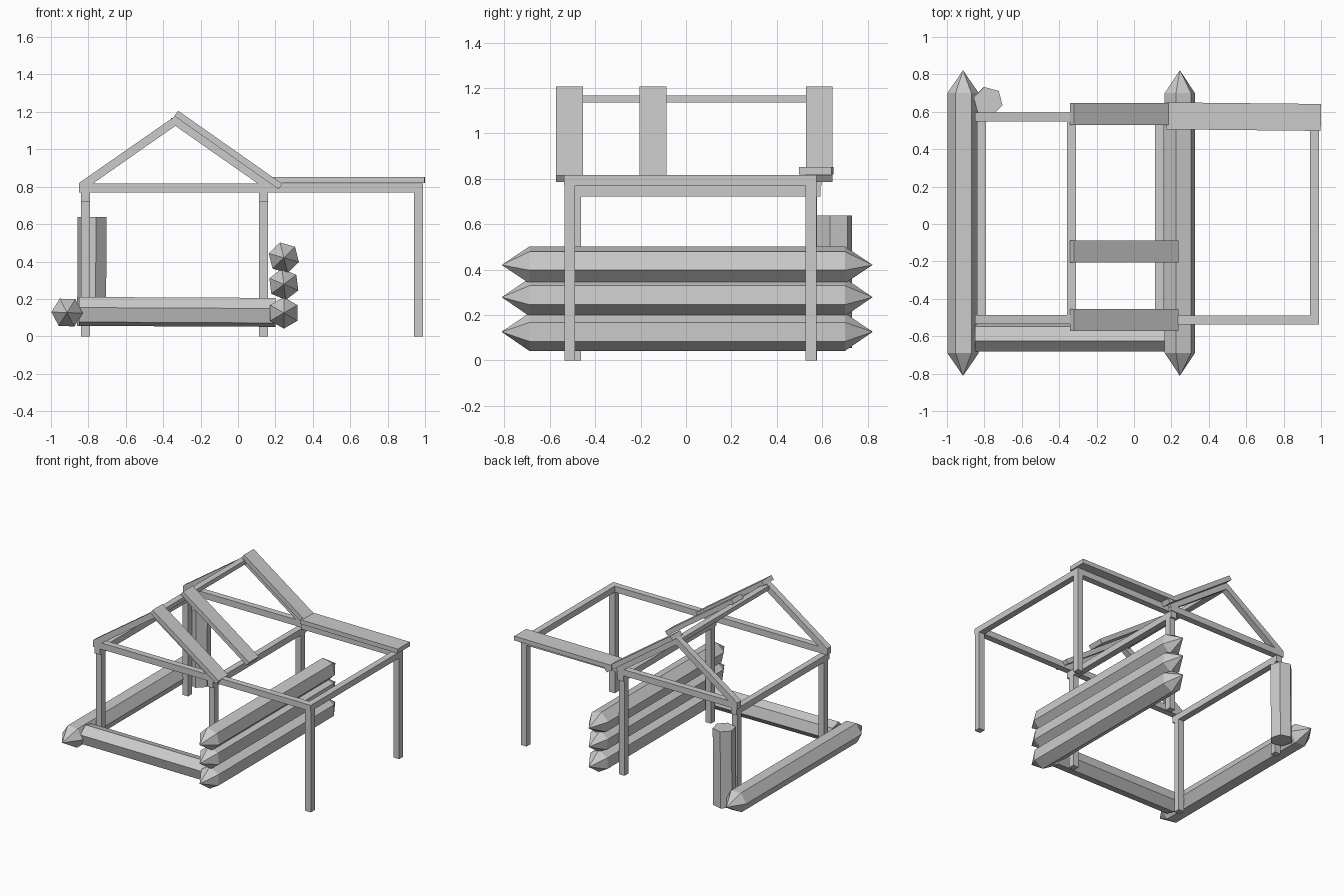
import bpy, bmesh, math
from mathutils import Vector

if "Cube" in bpy.data.objects:
    bpy.data.objects.remove(bpy.data.objects["Cube"])


def make(name, verts, faces):
    mesh = bpy.data.meshes.new(name)
    mesh.from_pydata(verts, [], faces)
    bm = bmesh.new()
    bm.from_mesh(mesh)
    bmesh.ops.recalc_face_normals(bm, faces=bm.faces)
    bm.to_mesh(mesh)
    bm.free()
    obj = bpy.data.objects.new(name, mesh)
    bpy.context.collection.objects.link(obj)
    return obj


def prism(name, profile, y0, y1):
    """Extrude an x-z profile along y."""
    n = len(profile)
    verts = [(x, y, z) for y in (y0, y1) for x, z in profile]
    faces = [tuple(range(n)), tuple(range(n, 2 * n))]
    faces += [(i, (i + 1) % n, (i + 1) % n + n, i + n) for i in range(n)]
    return make(name, verts, faces)


def box(name, x0, x1, y0, y1, z0, z1):
    return prism(name, [(x0, z0), (x1, z0), (x1, z1), (x0, z1)], y0, y1)


def log(name, a, b, u, v, r, rot, tip=0.0):
    """Six-sided log from a to b; u, v span its section; tip adds pointed ends."""
    a, b, u, v = map(Vector, (a, b, u, v))
    axis = (b - a).normalized()
    angles = [math.radians(rot + 60 * i) for i in range(6)]
    verts = [c + r * (math.cos(t) * u + math.sin(t) * v) for c in (a, b) for t in angles]
    faces = [(i, (i + 1) % 6, (i + 1) % 6 + 6, i + 6) for i in range(6)]
    if tip:
        verts += [a - axis * tip, b + axis * tip]
        faces += [(i, (i + 1) % 6, 12) for i in range(6)]
        faces += [(i + 6, (i + 1) % 6 + 6, 13) for i in range(6)]
    else:
        faces += [tuple(range(6)), tuple(range(6, 12))]
    return make(name, verts, faces)


X, Y, Z = (1, 0, 0), (0, 1, 0), (0, 0, 1)

# House posts and side beams
for side, x in (("left", -0.84), ("right", 0.113)):
    for end, y in (("front", -0.51), ("back", 0.53)):
        box(f"{side}_{end}_post", x, x + 0.048, y, y + 0.048, 0, 0.722)
    box(f"{side}_side_beam", x, x + 0.048, -0.53, 0.592, 0.722, 0.77)

# Gable frames: tie beam and two rafters at each end
RIDGE = -0.335
rafter = [(-0.85, 0.82), (RIDGE, 1.178), (RIDGE, 1.125), (-0.824, 0.783)]
for end, y in (("front", -0.535), ("back", 0.549)):
    box(f"{end}_tie_beam", -0.85, 0.165, y, y + 0.048, 0.77, 0.818)
    prism(f"{end}_left_rafter", rafter, y, y + 0.048)
    prism(f"{end}_right_rafter", [(2 * RIDGE - x, z) for x, z in rafter], y, y + 0.048)
box("ridge_beam", -0.359, -0.311, -0.49, 0.555, 1.135, 1.167)

# Roof planks on the right slope
plank = [(-0.341, 1.178), (-0.32, 1.206), (0.237, 0.815), (0.217, 0.786)]
for i, y in enumerate((-0.572, -0.205, 0.528)):
    prism(f"roof_plank_{i + 1}", plank, y, y + 0.118)

# Lean-to frame on the right
for end, y in (("front", -0.536), ("back", 0.527)):
    box(f"lean_to_{end}_post", 0.942, 0.99, y, y + 0.048, 0, 0.77)
    box(f"lean_to_{end}_beam", 0.165, 0.942, y, y + 0.048, 0.77, 0.816)
box("lean_to_side_beam", 0.942, 0.99, -0.538, 0.575, 0.77, 0.816)
lean_plank = box("lean_to_plank", -0.414, 0.414, -0.072, 0.072, 0.819, 0.852)
lean_plank.location = (0.585, 0.574, 0)
lean_plank.rotation_euler.z = math.radians(-0.6)

# Sharpened wall logs
for name, x, z, rot in (("left_wall_log", -0.914, 0.127, -2),
                        ("right_wall_log_low", 0.245, 0.125, 30),
                        ("right_wall_log_mid", 0.245, 0.278, -23),
                        ("right_wall_log_top", 0.245, 0.42, -16)):
    log(name, (x, -0.69, z), (x, 0.7, z), X, Z, 0.084, rot, 0.122)

# Flat-cut logs: one along the front, one upright in the back corner
log("front_wall_log", (-0.85, -0.605, 0.133), (0.2, -0.605, 0.128), (0, -1, 0), Z, 0.08, 15)
log("upright_log", (-0.783, 0.655, 0.055), (-0.78, 0.655, 0.638), X, Y, 0.08, 45)
